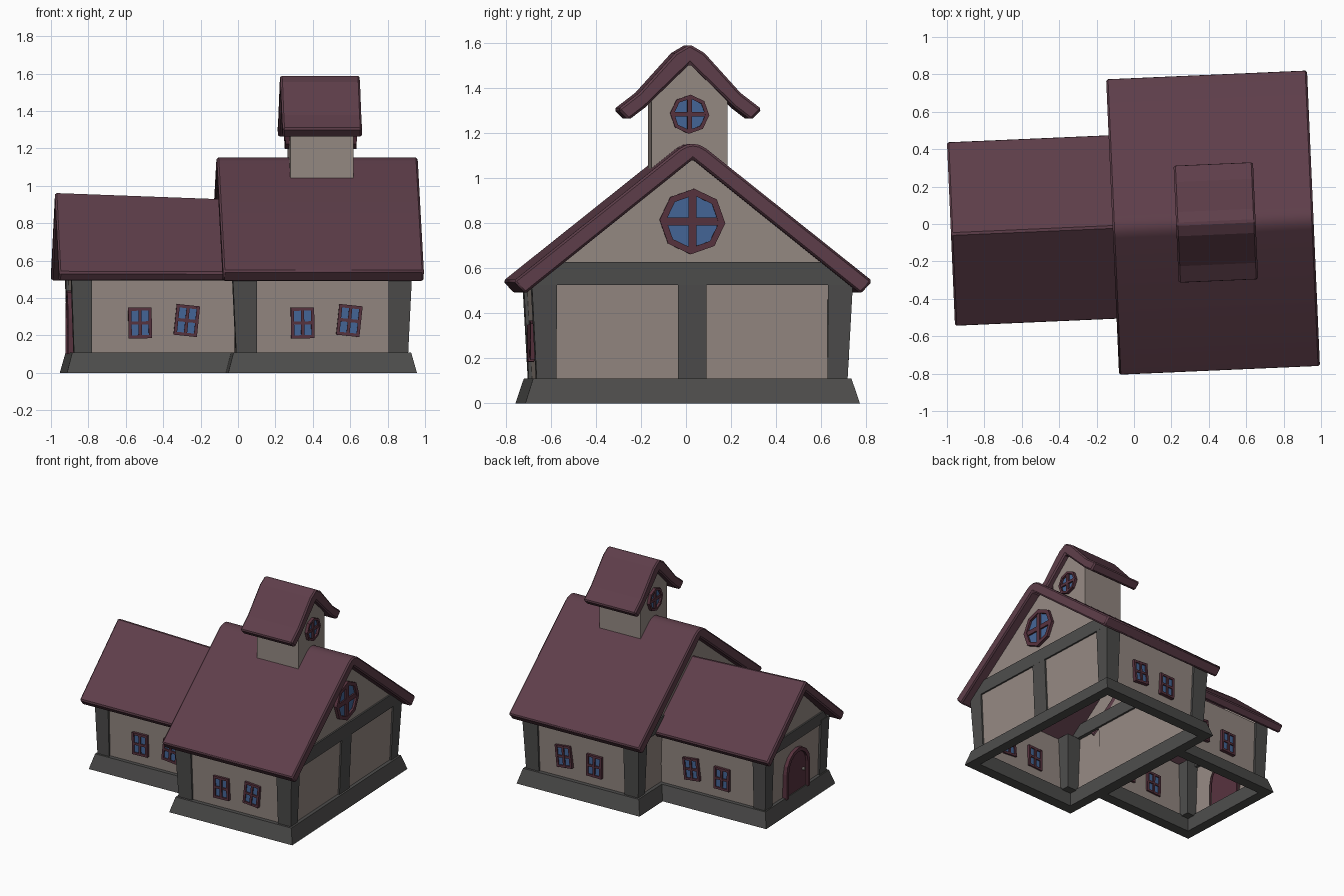
import bpy, bmesh, math
from mathutils import Matrix, Vector

if "Cube" in bpy.data.objects:
    bpy.data.objects.remove(bpy.data.objects["Cube"])

# whole building is turned slightly on the ground
PLACE = Matrix.Rotation(math.radians(2.5), 4, 'Z') @ Matrix.Translation((0, -0.011, 0))


def material(name, rgb):
    m = bpy.data.materials.new(name)
    m.diffuse_color = (*rgb, 1)
    m.use_nodes = True
    m.node_tree.nodes["Principled BSDF"].inputs["Base Color"].default_value = m.diffuse_color
    return m


ROOF = material("plum roof", (0.112, 0.048, 0.068))
WALL = material("warm plaster", (0.300, 0.250, 0.225))
STONE = material("dark grey timber", (0.074, 0.073, 0.071))
FRAME = material("dark plum frame", (0.095, 0.032, 0.048))
GLASS = material("blue glass", (0.058, 0.133, 0.310))
METAL = material("pale knob", (0.45, 0.42, 0.38))


def finish(name, bm, mats, bevel=0, smooth=False):
    bmesh.ops.recalc_face_normals(bm, faces=bm.faces)
    me = bpy.data.meshes.new(name)
    bm.to_mesh(me)
    bm.free()
    for m in mats:
        me.materials.append(m)
    ob = bpy.data.objects.new(name, me)
    bpy.context.collection.objects.link(ob)
    ob.matrix_world = PLACE
    if bevel:
        b = ob.modifiers.new("bevel", 'BEVEL')
        b.width, b.segments, b.limit_method = bevel, 1, 'ANGLE'
        b.angle_limit = math.radians(40)
    if smooth:
        bpy.ops.object.select_all(action='DESELECT')
        ob.select_set(True)
        bpy.context.view_layer.objects.active = ob
        bpy.ops.object.shade_smooth_by_angle(angle=math.radians(25))
    return ob


def skin(bm, loops, closed=True, mi=0):
    """Join successive point loops with quads."""
    rows = [[bm.verts.new(p) for p in lp] for lp in loops]
    n = len(rows[0])
    for a, b in zip(rows, rows[1:]):
        for i in range(n if closed else n - 1):
            j = (i + 1) % n
            bm.faces.new((a[i], a[j], b[j], b[i])).material_index = mi
    return rows


def prism(bm, a, b, mi=0):
    rows = skin(bm, [a, b], True, mi)
    for r in rows:
        bm.faces.new(r).material_index = mi


def rect(x0, x1, y0, y1, z):
    return [(x0, y0, z), (x1, y0, z), (x1, y1, z), (x0, y1, z)]


def at_x(x, pts):
    return [(x, y, z) for y, z in pts]


def roof(name, x0, x1, outer, inner, squash=1.0, smooth=False):
    """outer runs ridge->eave, inner runs eave->ridge; mirrored over y."""
    half = outer + inner
    prof = half + [(-y, z) for y, z in reversed(half[1:-1])]
    base = 0.5
    bm = bmesh.new()
    prism(bm, at_x(x0, prof), at_x(x1, [(y, base + (z - base) * squash) for y, z in prof]))
    finish(name, bm, [ROOF], 0.010, smooth)


def walls(name, lo, hi, z0, z1, apex):
    """Open shell; lo and hi are (x0, x1, half depth)."""
    bm = bmesh.new()
    rows = skin(bm, [rect(lo[0], lo[1], -lo[2], lo[2], z0), rect(hi[0], hi[1], -hi[2], hi[2], z1)])
    t = rows[1]
    for a, b, x in ((t[0], t[3], hi[0]), (t[1], t[2], hi[1])):
        bm.faces.new((a, b, bm.verts.new((x, 0, apex))))
    finish(name, bm, [WALL])


def plinth(name, bot, top, inset):
    def r(d, z, k=0):
        return rect(d[0] + k, d[1] - k, -d[2] + k, d[2] - k, z)
    bm = bmesh.new()
    lower_in = r(top, 0, inset)
    skin(bm, [r(bot, 0), r(top, 0.11), r(top, 0.11, inset), lower_in, r(bot, 0)])
    bmesh.ops.remove_doubles(bm, verts=bm.verts, dist=1e-5)
    finish(name, bm, [STONE])


def posts(name, x_in, x_lo, x_hi, y_in, y_lo, y_hi):
    """Pair of flaring corner posts, mirrored over y."""
    bm = bmesh.new()
    for s in (-1, 1):
        prism(bm, rect(x_in, x_lo, s * y_in, s * y_lo, 0.1),
              rect(x_in, x_hi, s * y_in, s * y_hi, 0.53))
    finish(name, bm, [STONE])


def beam(name, x0, x1, z0, z1, y0, y1):
    prof = [(-y0, z0), (y0, z0), (y1, z1), (-y1, z1)]
    bm = bmesh.new()
    prism(bm, at_x(x0, prof), at_x(x1, prof))
    finish(name, bm, [STONE])


def box(bm, size, place, mi):
    m = place @ Matrix.Diagonal((*size, 1))
    for v in bmesh.ops.create_cube(bm, size=1, matrix=m)["verts"]:
        for f in v.link_faces:
            f.material_index = mi


def window(name, x, y, z, tilt):
    """Four-pane window on a side wall."""
    w, h, t = 0.125, 0.165, 0.017
    base = Matrix.Translation((x, y, z)) @ Matrix.Rotation(math.radians(tilt), 4, 'Y')
    bm = bmesh.new()
    for k in (-1, 0, 1):
        box(bm, (t, 0.04, h), base @ Matrix.Translation((k * (w - t) / 2, 0, 0)), 0)
        box(bm, (w, 0.038, t), base @ Matrix.Translation((0, 0, k * (h - t) / 2)), 0)
    box(bm, (w - t, 0.022, h - t), base, 1)
    finish(name, bm, [FRAME, GLASS])


def octagon(r):
    return [(r * math.sin(math.radians(45 * i + 3)), r * math.cos(math.radians(45 * i + 3))) for i in range(8)]


def round_window(name, x, s, z, r):
    """Eight-sided gable window facing s along x."""
    def ring(k, d):
        return [(x + s * d, u, z + v) for u, v in octagon(r * k)]
    bm = bmesh.new()
    skin(bm, [ring(1, -0.01), ring(1, 0.022), ring(0.8, 0.022), ring(0.8, -0.01)])
    prism(bm, ring(0.85, -0.005), ring(0.85, 0.006), 1)
    c = Matrix.Translation((x + s * 0.005, 0, z))
    box(bm, (0.025, r * 0.24, r * 1.7), c, 0)
    box(bm, (0.024, r * 1.7, r * 0.24), c, 0)
    finish(name, bm, [FRAME, GLASS])


# ---- main hall
plinth("hall_plinth", (-0.085, 0.925, 0.743), (-0.055, 0.895, 0.707), 0.045)
walls("hall_walls", (-0.028, 0.868, 0.675), (-0.048, 0.888, 0.698), 0.1, 0.53, 1.09)
posts("hall_right_posts", 0.775, 0.88, 0.90, 0.602, 0.69, 0.713)
posts("hall_left_posts", 0.07, -0.04, -0.06, 0.602, 0.69, 0.713)
beam("hall_right_beam", 0.86, 0.90, 0.526, 0.628, 0.70, 0.59)
beam("hall_left_beam", -0.02, -0.06, 0.526, 0.628, 0.70, 0.59)
bm = bmesh.new()
prism(bm, rect(0.85, 0.88, -0.063, 0.063, 0.1), rect(0.85, 0.90, -0.063, 0.063, 0.53))
finish("hall_middle_post", bm, [STONE])
roof("hall_roof", -0.115, 0.96,
     [(0, 1.152), (0.03, 1.147), (0.06, 1.13), (0.797, 0.543)],
     [(0.745, 0.486), (0, 1.083)], smooth=True)
round_window("hall_round_window", 0.888, 1, 0.807, 0.146)

# ---- side wing
plinth("wing_plinth", (-0.935, -0.05, 0.445), (-0.905, -0.05, 0.41), 0.045)
walls("wing_walls", (-0.88, -0.035, 0.38), (-0.895, -0.035, 0.395), 0.1, 0.53, 0.892)
posts("wing_posts", -0.80, -0.895, -0.91, 0.305, 0.395, 0.41)
beam("wing_beam", -0.87, -0.907, 0.50, 0.585, 0.40, 0.34)
roof("wing_roof", -0.98, -0.04, [(0, 0.968), (0.497, 0.537)],
     [(0.458, 0.488), (0, 0.886)], squash=0.925)

# ---- bell tower
walls("tower_walls", (0.272, 0.61, 0.169), (0.272, 0.61, 0.169), 1.0, 1.34, 1.512)
roof("tower_roof", 0.225, 0.65,
     [(0, 1.593), (0.065, 1.555), (0.225, 1.378), (0.320, 1.305)],
     [(0.272, 1.257), (0.2, 1.312), (0, 1.506)])
round_window("tower_right_window", 0.61, 1, 1.283, 0.087)
round_window("tower_left_window", 0.272, -1, 1.283, 0.087)

# ---- windows along the front and back walls
for side, s in (("front", -1), ("back", 1)):
    for part, x0, y in (("hall", 0.315, 0.687), ("wing", -0.542, 0.389)):
        window(f"{part}_{side}_window_left", x0, s * y, 0.267, -1)
        window(f"{part}_{side}_window_right", x0 + 0.25, s * y, 0.28, 6)


# ---- arched door on the wing's end
def arch(r, x):
    pts = [(-r, 0.1)] + [(-r * math.cos(math.pi * i / 8), 0.29 + r * math.sin(math.pi * i / 8))
                         for i in range(9)] + [(r, 0.1)]
    return at_x(x, pts)


bm = bmesh.new()
skin(bm, [arch(0.15, -0.87), arch(0.15, -0.917), arch(0.122, -0.917), arch(0.122, -0.87)], closed=False)
prism(bm, arch(0.13, -0.87), arch(0.13, -0.899))
finish("wing_door", bm, [FRAME])
bm = bmesh.new()
bmesh.ops.create_icosphere(bm, subdivisions=1, radius=0.013, matrix=Matrix.Translation((-0.908, -0.08, 0.25)))
finish("door_knob", bm, [METAL])
